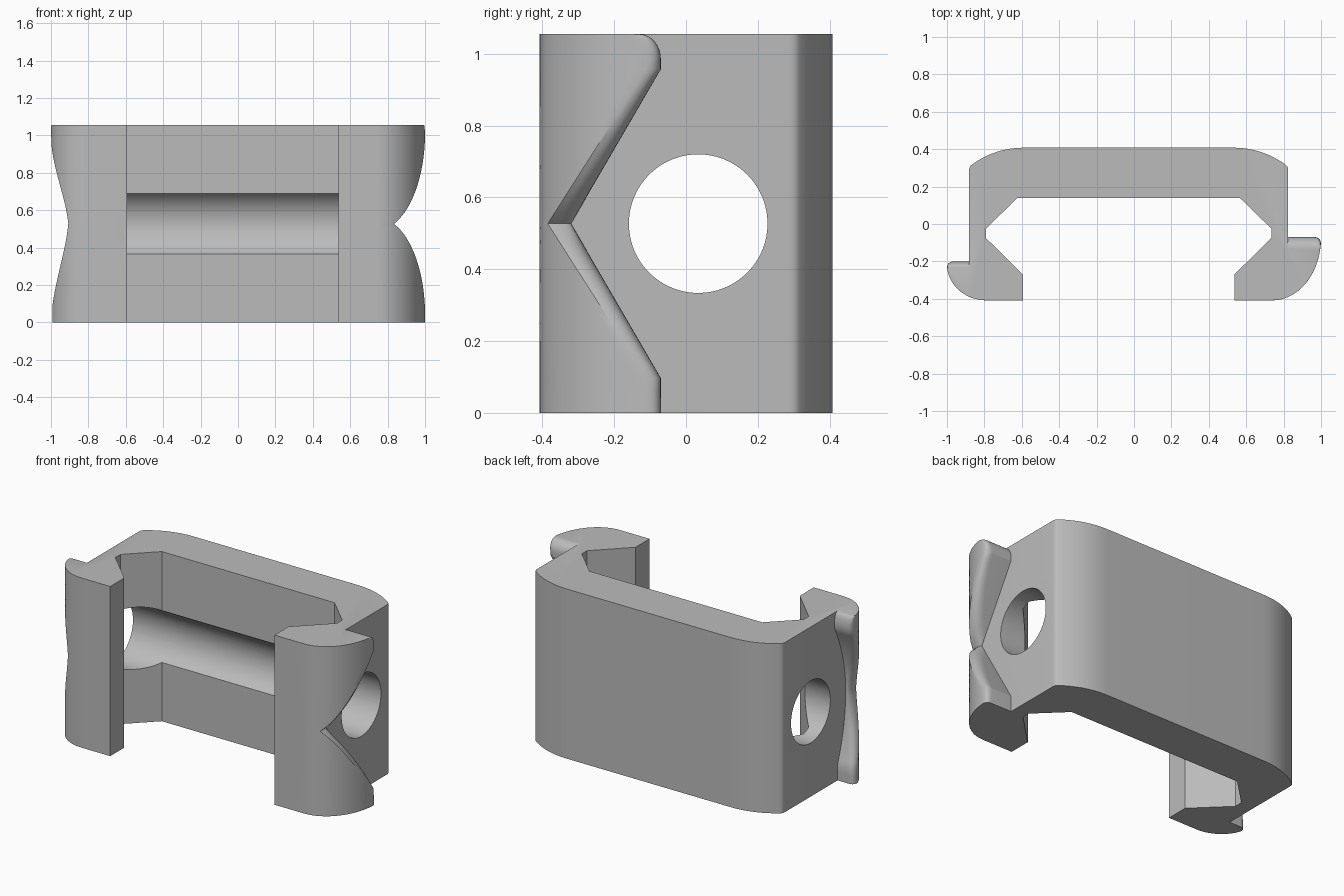
import bpy
import bmesh
import math

HEIGHT, MID, FRONT = 1.055, 0.527, -0.408
CENTRE, WALL = -0.0285, 0.853
ROUND_START, ROUND = 0.985, 0.07

cube = bpy.data.objects.get("Cube")
if cube:
    bpy.data.objects.remove(cube, do_unlink=True)


def bezier(a, b, c, n):
    """Points of a quadratic curve, both ends included."""
    pts = []
    for i in range(n + 1):
        t = i / n
        pts.append(tuple((1 - t) ** 2 * p + 2 * t * (1 - t) * q + t * t * r
                         for p, q, r in zip(a, b, c)))
    return pts


def hook_rim(side, z):
    """Height of the hook's rear edge along y, at level z."""
    reach = min(abs(min(z, ROUND_START) - MID) / 0.43, 1)
    over = max(z - ROUND_START, 0)
    drop = ROUND - math.sqrt(max(ROUND ** 2 - over ** 2, 0))
    if side > 0:
        return -0.32 + 0.25 * reach - 0.85 * drop
    end = 0.11 if z > MID else 0.08
    return -0.31 + end * reach ** 2 - 0.4 * drop


def hook(side, z):
    """Section of one finger hook, from the wall round to the front."""
    cu, cy, a, b = (0.7685, -0.075, 0.26, 0.333) if side > 0 else (0.7615, -0.215, 0.21, 0.193)
    rim = hook_rim(side, z)
    fillet = 0.035 + 0.03 * (1 - abs(z - MID) / MID)
    if z > ROUND_START:
        fillet -= 0.015 * (z - ROUND_START) / ROUND
    start = math.asin(min((cy - rim + fillet) / b, 1))
    tip = cu + a * math.cos(start)
    inner = max(tip - fillet, WALL + 0.002)
    pts = [(WALL, rim)]
    pts += bezier((inner, rim), (tip, rim), (tip, rim - fillet), 7)
    for i in range(1, 17):
        t = start + (math.pi / 2 - start) * i / 16
        pts.append((cu + a * math.cos(t), cy - b * math.sin(t)))
    return pts


def half_section(side, z):
    """One side of the clip: back corner, wall, hook, lip and channel."""
    pts = bezier((0.56, 0.408), (0.71, 0.408), (0.835, 0.32), 12)
    pts += bezier((0.842, 0.314), (WALL, 0.305), (WALL, 0.285), 4)
    pts += hook(side, z)
    pts += [(0.565, FRONT), (0.565, -0.27), (0.763, -0.075), (0.763, -0.025), (0.594, 0.14)]
    return [(CENTRE + side * u, y, z) for u, y in pts]


# Clip body: section lofted upwards
levels = [0, 0.05]
levels += [0.097 + (MID - 0.097) * i / 14 for i in range(15)]
levels += [MID + (0.957 - MID) * i / 14 for i in range(1, 15)]
levels += [ROUND_START + ROUND * math.sin(math.pi / 2 * i / 8) for i in range(9)]

bm = bmesh.new()
rings = [[bm.verts.new(p) for p in half_section(1, z) + half_section(-1, z)[::-1]]
         for z in levels]
for low, high in zip(rings, rings[1:]):
    for i in range(len(low)):
        j = (i + 1) % len(low)
        bm.faces.new((low[i], low[j], high[j], high[i]))
bm.faces.new(rings[0])
bm.faces.new(rings[-1])
bmesh.ops.recalc_face_normals(bm, faces=bm.faces)
mesh = bpy.data.meshes.new("clip_body")
bm.to_mesh(mesh)
bm.free()
body = bpy.data.objects.new("clip_body", mesh)
bpy.context.collection.objects.link(body)

grey = bpy.data.materials.new("plain_grey")
grey.use_nodes = True
grey.diffuse_color = (0.5, 0.5, 0.5, 1)
grey.node_tree.nodes["Principled BSDF"].inputs["Base Color"].default_value = (0.5, 0.5, 0.5, 1)
mesh.materials.append(grey)

# Round bore through both side walls and into the back wall
bpy.ops.mesh.primitive_cylinder_add(vertices=96, radius=0.193, depth=2.6,
                                    location=(0, 0.034, MID),
                                    rotation=(0, math.pi / 2, 0))
bore = bpy.context.object
bore.name = "bore_cutter"
bore.hide_render = True
bore.data.materials.append(grey)

cut = body.modifiers.new("bore", "BOOLEAN")
cut.operation = "DIFFERENCE"
cut.solver = "EXACT"
cut.object = bore
bpy.ops.object.select_all(action="DESELECT")
body.select_set(True)
bpy.context.view_layer.objects.active = body
bpy.ops.object.modifier_apply(modifier=cut.name)
bpy.data.objects.remove(bore, do_unlink=True)
bpy.ops.object.shade_smooth_by_angle(angle=math.radians(30))
